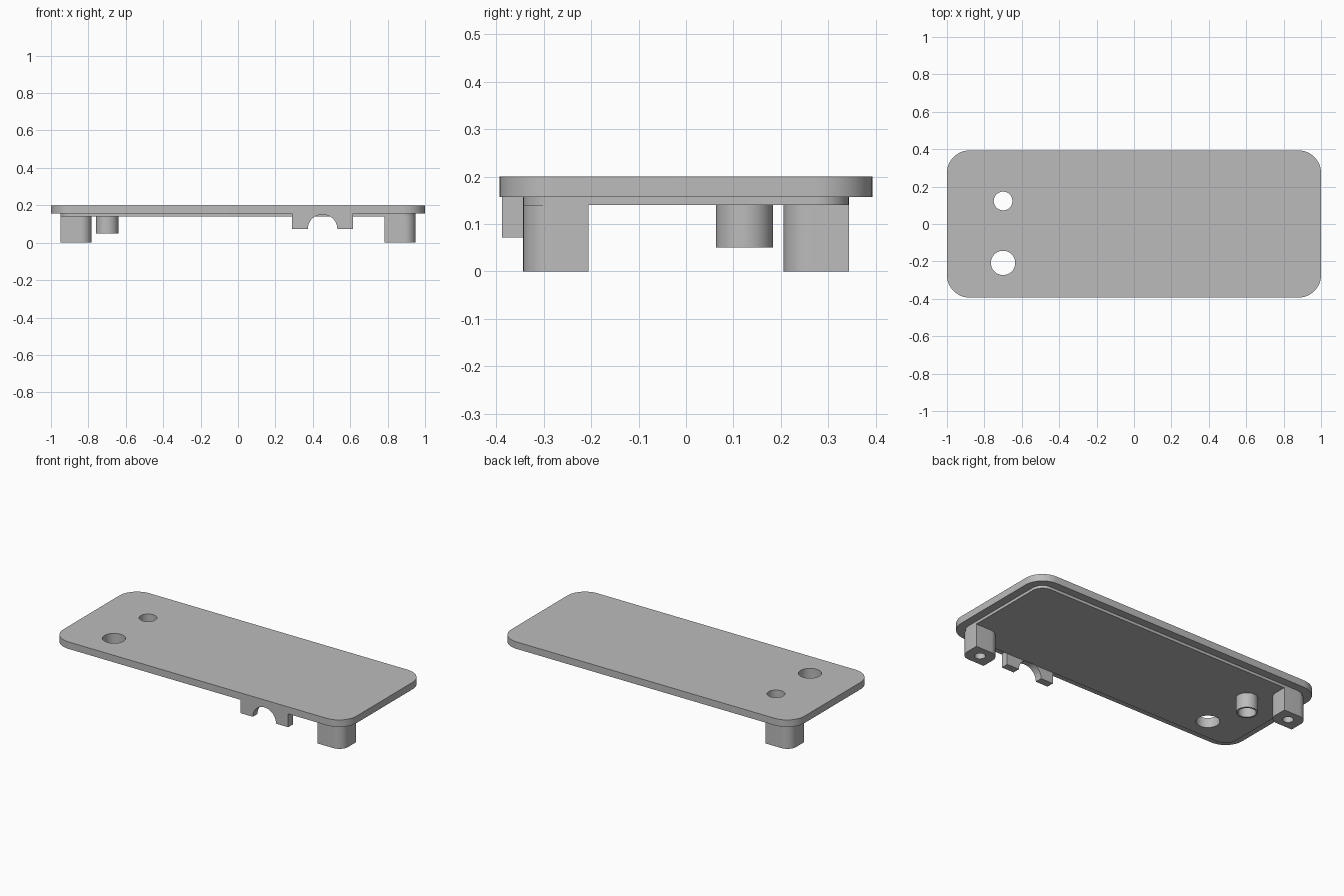
import bpy, bmesh
from math import pi, sin, cos, radians
from mathutils import Matrix

cube = bpy.data.objects.get("Cube")
if cube:
    bpy.data.objects.remove(cube, do_unlink=True)

grey = bpy.data.materials.new("plain grey")
grey.use_nodes = True
colour = (0.5, 0.5, 0.5, 1)
grey.diffuse_color = colour
grey.node_tree.nodes["Principled BSDF"].inputs["Base Color"].default_value = colour


def arc(cx, cy, r, start, end, steps=12):
    """Points on an arc, angles in degrees."""
    angles = [radians(start + (end - start) * i / steps) for i in range(steps + 1)]
    return [(cx + r * cos(a), cy + r * sin(a)) for a in angles]


def circle(cx, cy, r):
    return arc(cx, cy, r, 0, 360, 48)[:-1]


def rounded_rect(cx, cy, w, d, radii):
    """Rectangle outline; radii run anticlockwise from the +x +y corner."""
    pts = []
    for i, (sx, sy) in enumerate([(1, 1), (-1, 1), (-1, -1), (1, -1)]):
        r = radii[i]
        x, y = cx + sx * (w / 2 - r), cy + sy * (d / 2 - r)
        pts += arc(x, y, r, i * 90, i * 90 + 90) if r else [(x, y)]
    return pts


def prism(name, outline, low, high, matrix=None):
    """Extrude an outline from low to high."""
    bm = bmesh.new()
    base = bm.faces.new([bm.verts.new((x, y, low)) for x, y in outline])
    top = bmesh.ops.extrude_face_region(bm, geom=[base])["geom"]
    verts = [v for v in top if isinstance(v, bmesh.types.BMVert)]
    bmesh.ops.translate(bm, verts=verts, vec=(0, 0, high - low))
    if matrix:
        bm.transform(matrix)
    bmesh.ops.recalc_face_normals(bm, faces=bm.faces)
    mesh = bpy.data.meshes.new(name)
    bm.to_mesh(mesh)
    bm.free()
    mesh.materials.append(grey)
    obj = bpy.data.objects.new(name, mesh)
    bpy.context.collection.objects.link(obj)
    return obj


def drill(obj, x, y, r, low, high):
    """Cut a round vertical hole and remove the cutter."""
    cutter = prism("hole_cutter", circle(x, y, r), low, high)
    cutter.hide_render = True
    mod = obj.modifiers.new("hole", "BOOLEAN")
    mod.operation = "DIFFERENCE"
    mod.solver = "EXACT"
    mod.object = cutter
    bpy.context.view_layer.update()
    graph = bpy.context.evaluated_depsgraph_get()
    mesh = bpy.data.meshes.new_from_object(obj.evaluated_get(graph))
    obj.modifiers.clear()
    obj.data = mesh
    bpy.data.objects.remove(cutter, do_unlink=True)


PLATE_LOW, LIP_LOW, TOP = 0.157, 0.14, 0.2
TUBE = (-0.7, 0.123)
OPENING = (-0.7, -0.208)

# Cover plate and the inset panel below it, both pierced twice
plate = prism("cover_plate", rounded_rect(0, 0, 2, 0.786, [0.12] * 4), PLATE_LOW, TOP)
panel = prism("inset_panel", rounded_rect(0, 0, 1.9, 0.686, [0.07] * 4), LIP_LOW, PLATE_LOW)
for part in (plate, panel):
    drill(part, *TUBE, 0.05, 0.1, 0.3)
    drill(part, *OPENING, 0.065, 0.1, 0.3)

# Tube around the small hole
tube = prism("guide_tube", circle(*TUBE, 0.06), 0.05, LIP_LOW)
drill(tube, *TUBE, 0.05, 0, 0.3)

# Two screw posts on opposite corners, rounded on inner and outer corners
posts = []
for name, side in (("front_left_post", 1), ("back_right_post", -1)):
    x, y = side * 0.866, side * -0.274
    post = prism(name, rounded_rect(x, y, 0.168, 0.138, [0, 0.06, 0, 0.06]), 0, LIP_LOW)
    drill(post, x, y, 0.03, -0.1, 0.12)
    posts.append(post)

# Arched cable bracket on the front edge, drawn in x-z and turned upright
outline = [(0.29, PLATE_LOW), (0.29, 0.072)]
outline += arc(0.452, 0.072, 0.079, 180, 0, 24)
outline += [(0.614, 0.072), (0.614, PLATE_LOW)]
bracket = prism("cable_arch", outline, 0.343, 0.388, Matrix.Rotation(pi / 2, 4, "X"))

# Smooth curved walls, keep edges sharp
bpy.ops.object.select_all(action="DESELECT")
for obj in [plate, panel, tube, bracket] + posts:
    obj.select_set(True)
bpy.context.view_layer.objects.active = plate
bpy.ops.object.shade_smooth_by_angle(angle=radians(30))
